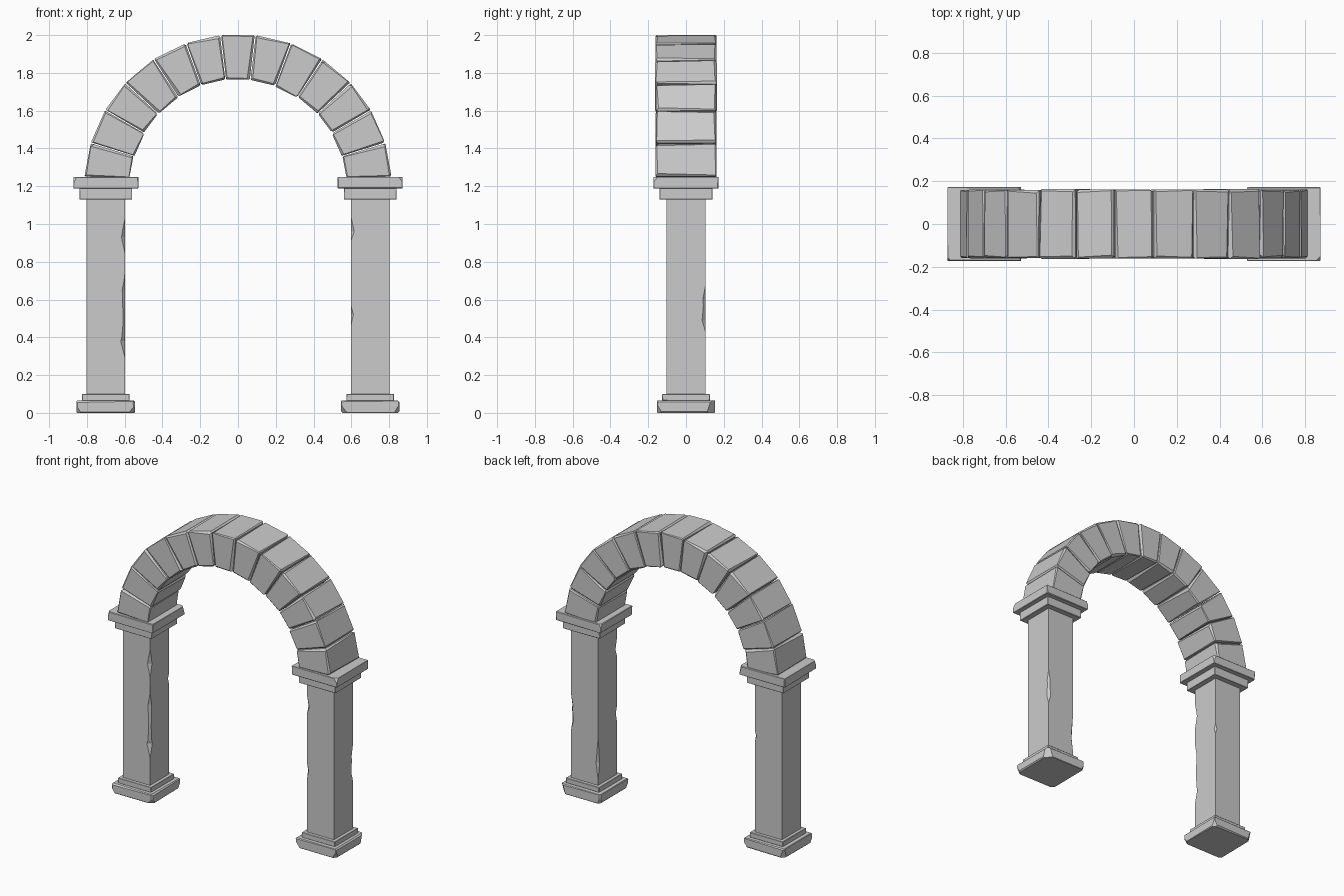
import bpy, bmesh, random
from math import cos, sin, radians
from mathutils import Vector

if "Cube" in bpy.data.objects:
    bpy.data.objects.remove(bpy.data.objects["Cube"])

random.seed(4)


def finish(bm, name):
    bm.normal_update()
    bmesh.ops.recalc_face_normals(bm, faces=bm.faces[:])
    me = bpy.data.meshes.new(name)
    bm.to_mesh(me)
    bm.free()
    ob = bpy.data.objects.new(name, me)
    bpy.context.collection.objects.link(ob)
    return ob


def chop(bm, co, no):
    """Slice off everything outside a plane and cap the cut."""
    geom = bm.verts[:] + bm.edges[:] + bm.faces[:]
    cut = bmesh.ops.bisect_plane(bm, geom=geom, dist=1e-5, plane_co=co,
                                 plane_no=no.normalized(), clear_outer=True)
    edges = [e for e in cut['geom_cut'] if isinstance(e, bmesh.types.BMEdge)]
    if len(edges) > 2:
        bmesh.ops.edgeloop_fill(bm, edges=edges)


def stone(name, shape, wear, corners=()):
    """Worn block: shape maps a unit cube corner to its place, wear gives the
    chamfer depth range, corners lists (sx, sy, sz, depth) broken corners."""
    bm = bmesh.new()
    bmesh.ops.create_cube(bm, size=2)
    for v in bm.verts:
        v.co = shape(*v.co)
    bm.normal_update()
    bmesh.ops.recalc_face_normals(bm, faces=bm.faces[:])
    bm.normal_update()
    mid = sum((v.co for v in bm.verts), Vector()) / 8
    cuts = []
    for e in bm.edges:
        a, b = e.verts[0].co, e.verts[1].co
        n = (e.link_faces[0].normal + e.link_faces[1].normal).normalized()
        if n.dot((a + b) / 2 - mid) < 0:
            n.negate()
        depth = random.uniform(*wear)
        tilt = random.uniform(-1.2, 1.2) * depth / (b - a).length
        cuts.append(((a + b) / 2 - n * depth, n + (b - a).normalized() * tilt))
    for sx, sy, sz, depth in corners:
        p = Vector(shape(sx, sy, sz))
        n = Vector((sx, sy, sz * random.uniform(.3, .9))).normalized()
        cuts.append((p - n * depth, n))
    for co, no in cuts:
        chop(bm, co, no)
    return finish(bm, name)


def slab(name, cx, half, z0, z1, wear, corners=()):
    def shape(x, y, z):
        return Vector((cx + half * x, half * y, z0 if z < 0 else z1))
    return stone(name, shape, wear, corners)


def shaft(name, cx, half, z0, z1, chips):
    """Square shaft; chips lists (corner, z low, z deepest, z high, depth)."""
    signs = [(-1, -1), (1, -1), (1, 1), (-1, 1)]
    levels = sorted({z0, z1} | {z for c in chips for z in c[1:4]})

    def depth(corner, z):
        d = .001
        for k, a, p, b, m in chips:
            if k == corner and a < z < b:
                d = max(d, m * ((z - a) / (p - a) if z < p else (b - z) / (b - p)))
        return d

    bm = bmesh.new()
    rings = []
    for z in levels:
        ring = []
        for k, (sx, sy) in enumerate(signs):
            d = depth(k, z)
            pts = [(sx * half, sy * (half - d)), (sx * (half - d), sy * half)]
            if sx == sy:
                pass
            else:
                pts.reverse()
            ring += [bm.verts.new((cx + x, y, z)) for x, y in pts]
        rings.append(ring)
    for lo, hi in zip(rings, rings[1:]):
        for i in range(8):
            j = (i + 1) % 8
            bm.faces.new((lo[i], lo[j], hi[j], hi[i]))
    bm.faces.new(rings[0][::-1])
    bm.faces.new(rings[-1])
    bmesh.ops.dissolve_limit(bm, angle_limit=.002, verts=bm.verts[:], edges=bm.edges[:])
    return finish(bm, name)


# Columns: plinth, base step, chipped shaft, capital step, capital slab
shaft_chips = {
    "left": [(1, .29, .38, .46, .024), (1, .4, .46, .8, .013), (1, .5, .65, .73, .016),
             (1, .84, .93, .99, .02), (1, .88, .98, 1.03, .012), (2, .72, .76, .79, .013)],
    "right": [(0, .91, .96, 1.04, .018), (0, .46, .52, .57, .014), (2, .43, .49, .67, .018),
              (2, .45, .6, .67, .014), (3, .14, .25, .42, .016)],
}
plinth_breaks = {
    "left": [(1, -1, -1, .02), (-1, 1, -1, .02), (1, 1, -1, .018), (-1, -1, -1, .015)],
    "right": [(-1, -1, -1, .02), (1, -1, -1, .018), (1, 1, -1, .03), (-1, 1, -1, .015)],
}
cap_breaks = {
    "left": [(-1, -1, 1, .012), (1, 1, 1, .012)],
    "right": [(1, -1, 1, .014), (-1, 1, 1, .01)],
}
for side, cx in (("left", -.7), ("right", .7)):
    slab(side + "_plinth", cx, .154, 0, .065, (.002, .006), plinth_breaks[side])
    slab(side + "_base_step", cx, .126, .064, .099, (.001, .002))
    shaft(side + "_shaft", cx, .103, .098, 1.131, shaft_chips[side])
    slab(side + "_capital_step", cx, .14, 1.13, 1.19, (.001, .002))
    slab(side + "_capital_slab", cx, .172, 1.189, 1.25, (.001, .003), cap_breaks[side])

# Arch ring of thirteen wedge stones
COUNT, START, CENTRE_Z = 13, 3.5, 1.19
step = (180 - 2 * START) / COUNT
joints = [START + i * step + random.uniform(-.4, .4) for i in range(COUNT + 1)]
joints[0], joints[-1] = 4.2, 175.8
for i in range(COUNT):
    a0, a1 = joints[i] + .2, joints[i + 1] - .2
    inner = .575 + random.uniform(-.004, .004)
    outer = .815
    depth = .16 + random.uniform(-.002, .003)

    def wedge(x, y, z):
        a = radians(a0 if x < 0 else a1)
        r = inner if z < 0 else outer
        return Vector((r * cos(a), y * depth, CENTRE_Z + r * sin(a)))

    stone(f"arch_stone_{i + 1}", wedge, (.003, .009))
